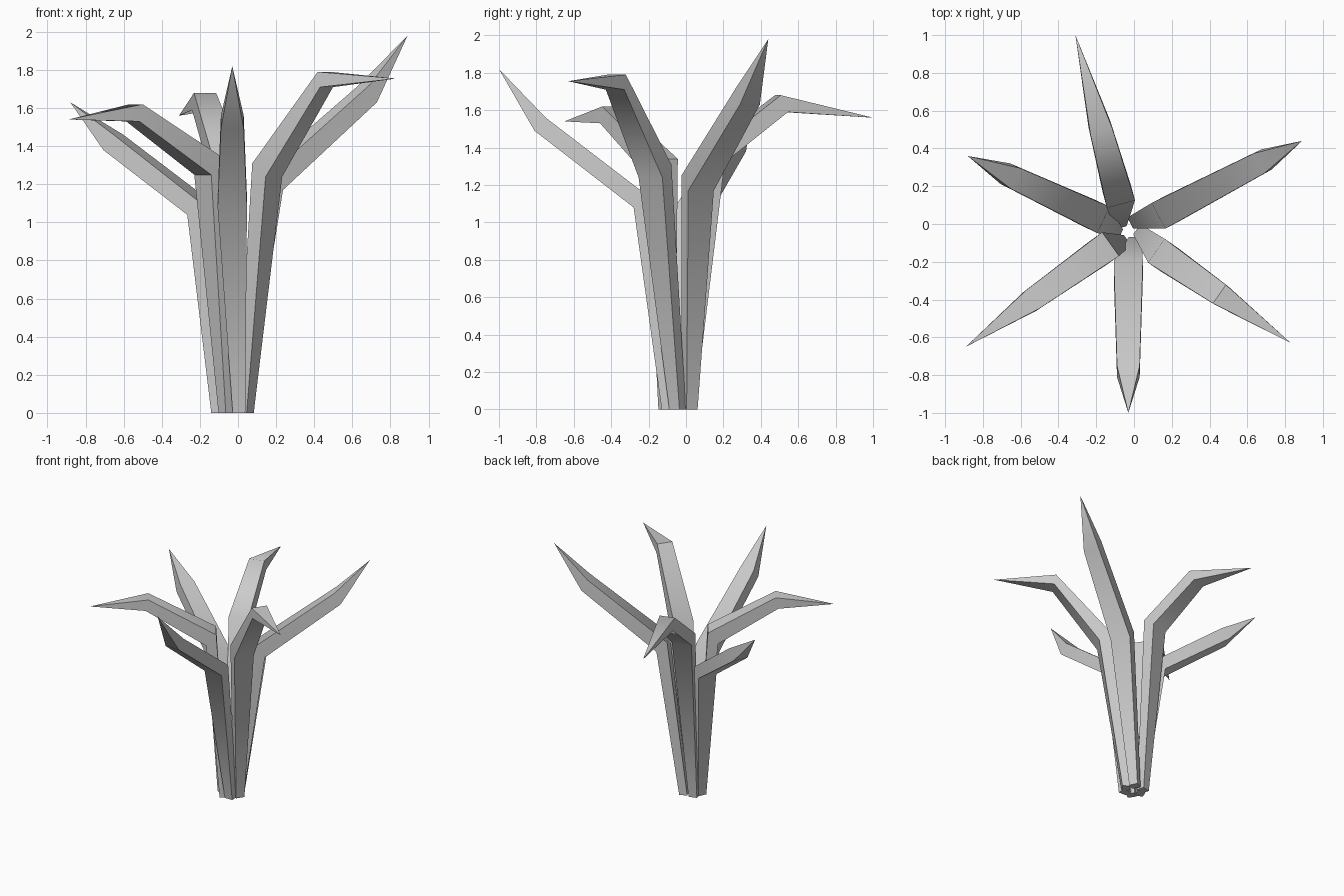
import bpy, bmesh, math
from mathutils import Vector

if "Cube" in bpy.data.objects:
    bpy.data.objects.remove(bpy.data.objects["Cube"], do_unlink=True)

grey = bpy.data.materials.new("leaf_grey")
grey.use_nodes = True
grey.diffuse_color = (0.6, 0.6, 0.6, 1)
grey.node_tree.nodes["Principled BSDF"].inputs["Base Color"].default_value = (0.6, 0.6, 0.6, 1)

CENTRE = Vector((-0.03, -0.04, 0))
BASE_HALF, ELBOW_HALF, BEND_HALF = 0.033, 0.077, 0.06
SWIRL = 0.035


def make_leaf(name, tip, elbow_in, elbow_out, bend_in, bend_out):
    """Box-section blade: base, elbow and bend rings closed by a pointed tip.
    Ring corners are (distance from the centre, height)."""
    tip = Vector(tip)
    out = (tip - CENTRE).to_2d().normalized().to_3d()
    side = Vector((-out.y, out.x, 0))
    rings = [((0.03, 0), (0.09, 0), BASE_HALF, SWIRL),
             (elbow_in, elbow_out, ELBOW_HALF, 0),
             (bend_in, bend_out, BEND_HALF, 0)]
    bm = bmesh.new()
    loops = []
    for inner, outer, half, shift in rings:
        corners = [(inner, -half), (outer, -half), (outer, half), (inner, half)]
        loops.append([bm.verts.new(CENTRE + out * r + side * (shift + s) + Vector((0, 0, z)))
                      for (r, z), s in corners])
    point = bm.verts.new(tip)
    bm.faces.new(loops[0])
    for i in range(4):
        j = (i + 1) % 4
        for low, high in zip(loops, loops[1:]):
            bm.faces.new((low[i], low[j], high[j], high[i]))
        bm.faces.new((loops[-1][i], loops[-1][j], point))
    bmesh.ops.recalc_face_normals(bm, faces=bm.faces)
    mesh = bpy.data.meshes.new(name)
    bm.to_mesh(mesh)
    bm.free()
    mesh.materials.append(grey)
    leaf = bpy.data.objects.new(name, mesh)
    bpy.context.collection.objects.link(leaf)
    # Soft shading along the blade, crisp long edges
    bpy.ops.object.select_all(action='DESELECT')
    leaf.select_set(True)
    bpy.context.view_layer.objects.active = leaf
    bpy.ops.object.shade_smooth_by_angle(angle=math.radians(50))


# Six leaves fanning out from the shared base
make_leaf("leaf_front", (-0.03, -1.0, 1.82), (0.155, 1.135), (0.24, 1.08), (0.71, 1.56), (0.77, 1.49))
make_leaf("leaf_front_left", (0.83, -0.63, 1.755), (0.18, 1.31), (0.265, 1.24), (0.585, 1.79), (0.60, 1.71))
make_leaf("leaf_back_left", (0.89, 0.44, 1.98), (0.18, 1.25), (0.26, 1.17), (0.78, 1.72), (0.825, 1.63))
make_leaf("leaf_back", (-0.31, 1.0, 1.56), (0.15, 1.38), (0.235, 1.32), (0.55, 1.68), (0.59, 1.59))
make_leaf("leaf_back_right", (-0.88, 0.36, 1.63), (0.145, 1.10), (0.225, 1.04), (0.66, 1.46), (0.72, 1.38))
make_leaf("leaf_front_right", (-0.89, -0.65, 1.54), (0.115, 1.34), (0.19, 1.25), (0.62, 1.62), (0.64, 1.53))
